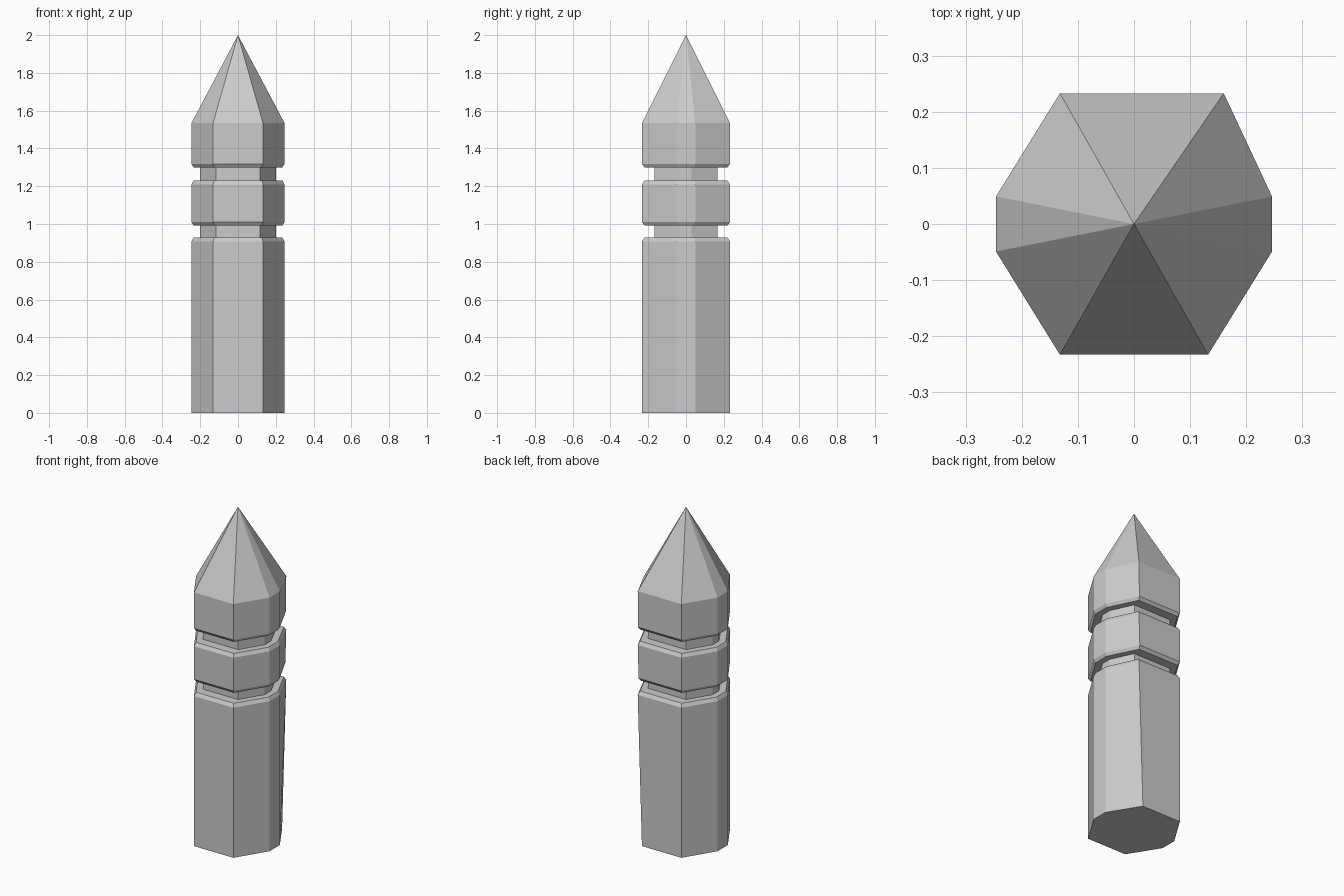
import bpy, bmesh

if "Cube" in bpy.data.objects:
    bpy.data.objects.remove(bpy.data.objects["Cube"])

# Half-size outlines: (wide x, side y, facet x, front y)
FULL = (0.246, 0.049, 0.132, 0.233)
RIM = (0.235, 0.046, 0.126, 0.220)
CORE = (0.200, 0.030, 0.117, 0.166)


def outline(shape, skew):
    # uneven octagon; the back right corner leans outwards by skew
    a, b, c, d = shape
    return [(-a, -b), (-c, -d), (c, -d), (a, -b),
            (a, b), (c + skew, d), (-c, d), (-a, b)]


# Profile from the ground up: (height, outline, corner skew)
profile = [
    (0.0, FULL, 0.0), (0.908, FULL, 0.028), (0.928, RIM, 0.027),    # shaft
    (0.928, CORE, 0.02), (0.992, CORE, 0.02),                       # lower groove
    (0.992, RIM, 0.022), (1.01, FULL, 0.022),
    (1.21, FULL, 0.028), (1.23, RIM, 0.027),                        # band
    (1.23, CORE, 0.02), (1.30, CORE, 0.02),                         # upper groove
    (1.30, RIM, 0.025), (1.318, FULL, 0.025), (1.535, FULL, 0.028),  # head
]

bm = bmesh.new()
rings = [[bm.verts.new((x, y, z)) for x, y in outline(s, k)] for z, s, k in profile]
bm.faces.new(rings[0][::-1])
for low, high in zip(rings, rings[1:]):
    for i in range(8):
        j = (i + 1) % 8
        bm.faces.new((low[i], low[j], high[j], high[i]))

# Pointed tip
tip = bm.verts.new((0, 0, 2))
for i in range(8):
    bm.faces.new((rings[-1][i], rings[-1][(i + 1) % 8], tip))

bmesh.ops.recalc_face_normals(bm, faces=bm.faces[:])
mesh = bpy.data.meshes.new("pointed_post")
bm.to_mesh(mesh)
bm.free()
bpy.context.collection.objects.link(bpy.data.objects.new("pointed_post", mesh))
